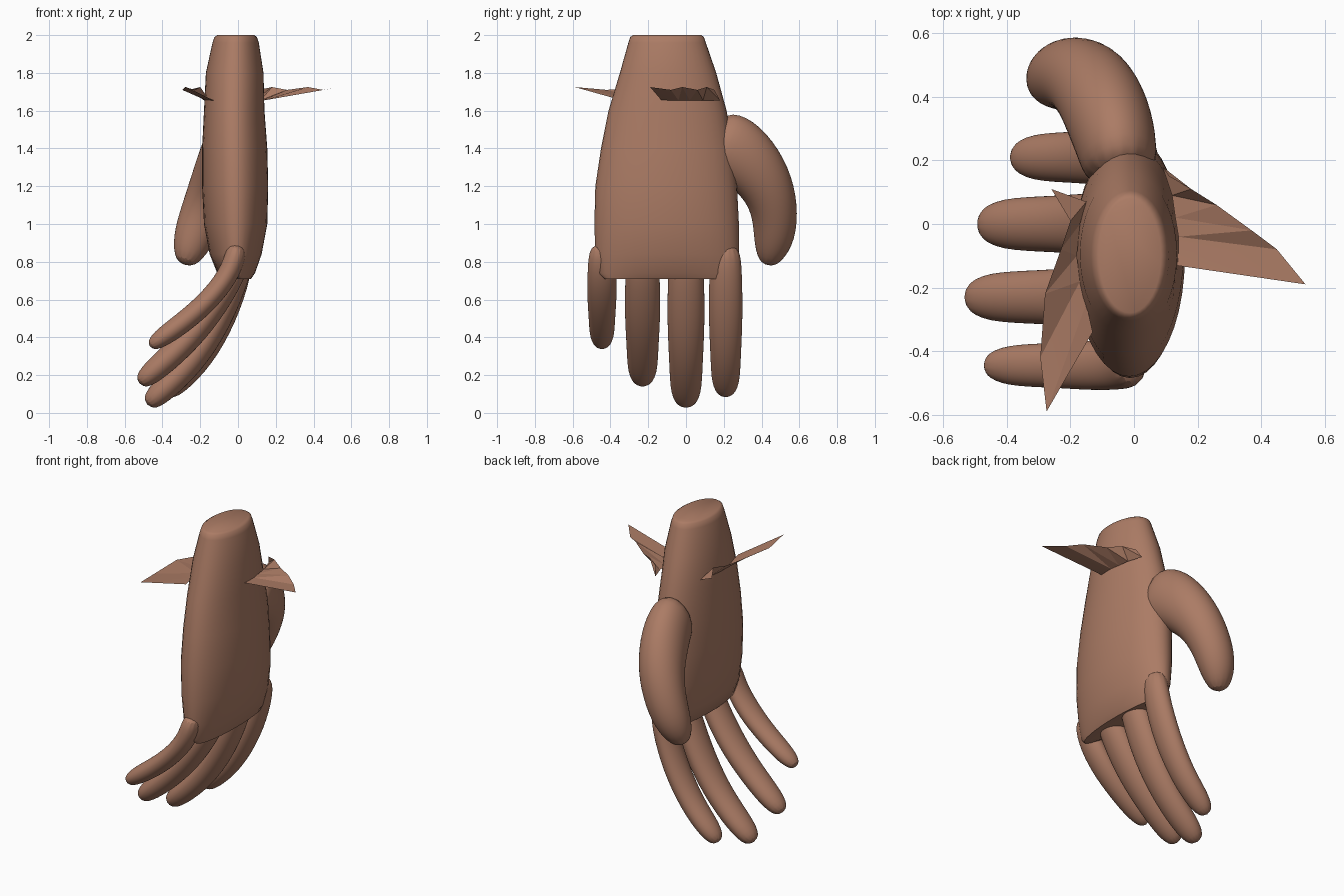
import bpy
from math import sin, cos, pi
from mathutils import Vector

cube = bpy.data.objects.get("Cube")
if cube:
    bpy.data.objects.remove(cube, do_unlink=True)

skin = bpy.data.materials.new("warm brown skin")
skin.use_nodes = True
tone = (0.41, 0.20, 0.13, 1)
skin.diffuse_color = tone
skin.node_tree.nodes["Principled BSDF"].inputs["Base Color"].default_value = tone


def make(name, verts, faces, angle=0.8, levels=0):
    mesh = bpy.data.meshes.new(name)
    mesh.from_pydata([tuple(v) for v in verts], [], faces)
    mesh.materials.append(skin)
    obj = bpy.data.objects.new(name, mesh)
    bpy.context.collection.objects.link(obj)
    if levels:
        sub = obj.modifiers.new("smooth", "SUBSURF")
        sub.levels = sub.render_levels = levels
    bpy.ops.object.select_all(action="DESELECT")
    obj.select_set(True)
    bpy.context.view_layer.objects.active = obj
    bpy.ops.object.shade_smooth_by_angle(angle=angle)
    return obj


def loft(name, rings, **opts):
    """Skin a stack of equal rings and cap both ends."""
    n = len(rings[0])
    verts = [v for ring in rings for v in ring]
    faces = [(r * n + i, r * n + (i + 1) % n, (r + 1) * n + (i + 1) % n, (r + 1) * n + i)
             for r in range(len(rings) - 1) for i in range(n)]
    faces.append(tuple(reversed(range(n))))
    faces.append(tuple(range(len(verts) - n, len(verts))))
    return make(name, verts, faces, **opts)


def digit(name, path, radii, sides=14):
    """Tapered tube; radii are (across, thick) at each path point."""
    pts = [Vector(p) for p in path]
    rings = []
    for k, p in enumerate(pts):
        t = (pts[min(k + 1, len(pts) - 1)] - pts[max(k - 1, 0)]).normalized()
        side = Vector((1, 0, 0)).cross(t).normalized()
        up = t.cross(side)
        a, b = radii[k]
        rings.append([p + side * a * cos(2 * pi * i / sides) + up * b * sin(2 * pi * i / sides)
                      for i in range(sides)])
    return loft(name, rings, levels=2)


# Palm and wrist: z, x range, y range
profile = [(0.71, -0.05, 0.07, -0.43, 0.23), (0.74, -0.11, 0.09, -0.465, 0.265),
           (0.84, -0.15, 0.125, -0.48, 0.28), (1.0, -0.18, 0.155, -0.485, 0.28),
           (1.2, -0.19, 0.16, -0.48, 0.27), (1.4, -0.19, 0.155, -0.45, 0.25),
           (1.6, -0.18, 0.14, -0.41, 0.215), (1.8, -0.17, 0.135, -0.35, 0.16),
           (1.96, -0.135, 0.11, -0.305, 0.105), (1.99, -0.125, 0.1, -0.295, 0.095),
           (2.0, -0.11, 0.085, -0.28, 0.08)]


def oval(z, x0, x1, y0, y1, sides=40):
    return [Vector(((x0 + x1) / 2 + (x1 - x0) / 2 * cos(2 * pi * i / sides),
                    (y0 + y1) / 2 + (y1 - y0) / 2 * sin(2 * pi * i / sides), z))
            for i in range(sides)]


loft("palm", [oval(*row) for row in profile])

# Fingers: y position, half width, then x, z down the finger
fingers = {
    "little_finger": (-0.445, 0.068, [(0, 0.9), (-0.03, 0.76), (-0.13, 0.62), (-0.26, 0.5), (-0.4, 0.4)]),
    "ring_finger": (-0.23, 0.082, [(0, 0.84), (-0.02, 0.74), (-0.15, 0.52), (-0.3, 0.35), (-0.46, 0.21)]),
    "middle_finger": (0, 0.086, [(0.01, 0.84), (0, 0.74), (-0.11, 0.47), (-0.25, 0.26), (-0.42, 0.1)]),
    "index_finger": (0.21, 0.078, [(0.02, 0.9), (0.01, 0.74), (-0.07, 0.5), (-0.19, 0.29), (-0.32, 0.155)]),
}
for name, (y, w, line) in fingers.items():
    path = [(x, y, z) for x, z in line]
    tip = Vector(path[-1]) + (Vector(path[-1]) - Vector(path[-2])).normalized() * 0.085
    thick = w * 0.85
    digit(name, path + [tip],
          [(w, thick), (w * 1.15, thick), (w * 1.2, thick), (w * 1.05, thick),
           (w, thick * 0.95), (w * 0.5, thick * 0.55)])

# Thumb curling outward and down
digit("thumb",
      [(-0.04, 0.14, 1.44), (-0.05, 0.23, 1.42), (-0.08, 0.34, 1.33), (-0.13, 0.44, 1.19),
       (-0.19, 0.475, 1.04), (-0.245, 0.465, 0.9), (-0.285, 0.43, 0.78)],
      [(0.16, 0.11), (0.19, 0.13), (0.175, 0.14), (0.145, 0.135),
       (0.125, 0.125), (0.11, 0.11), (0.05, 0.055)])


# Ragged pleated cuff flaps: strips between the wrist and an outer edge
def flap(name, inner, outer):
    n = len(outer)
    verts = [(x, y, 1.655) for x, y in inner]
    verts += [(x, y, 1.725 - 0.015 * (i % 2)) for i, (x, y) in enumerate(outer)]
    faces = [f for i in range(n - 1)
             for f in ((i, i + 1, n + i), (i + 1, n + i + 1, n + i))]
    return make(name, verts, faces, angle=0.1)


flap("left_cuff_flap",
     [(0.13, -0.13), (0.14, -0.09), (0.14, -0.04), (0.13, 0.02), (0.12, 0.09), (0.09, 0.18)],
     [(0.54, -0.19), (0.45, -0.08), (0.37, -0.02), (0.26, 0.06), (0.18, 0.11), (0.11, 0.15)])
flap("right_cuff_flap",
     [(-0.13, -0.34), (-0.15, -0.25), (-0.17, -0.18), (-0.18, -0.1), (-0.17, 0), (-0.15, 0.07)],
     [(-0.275, -0.59), (-0.295, -0.42), (-0.28, -0.22), (-0.23, -0.08), (-0.2, 0.01), (-0.26, 0.11)])
